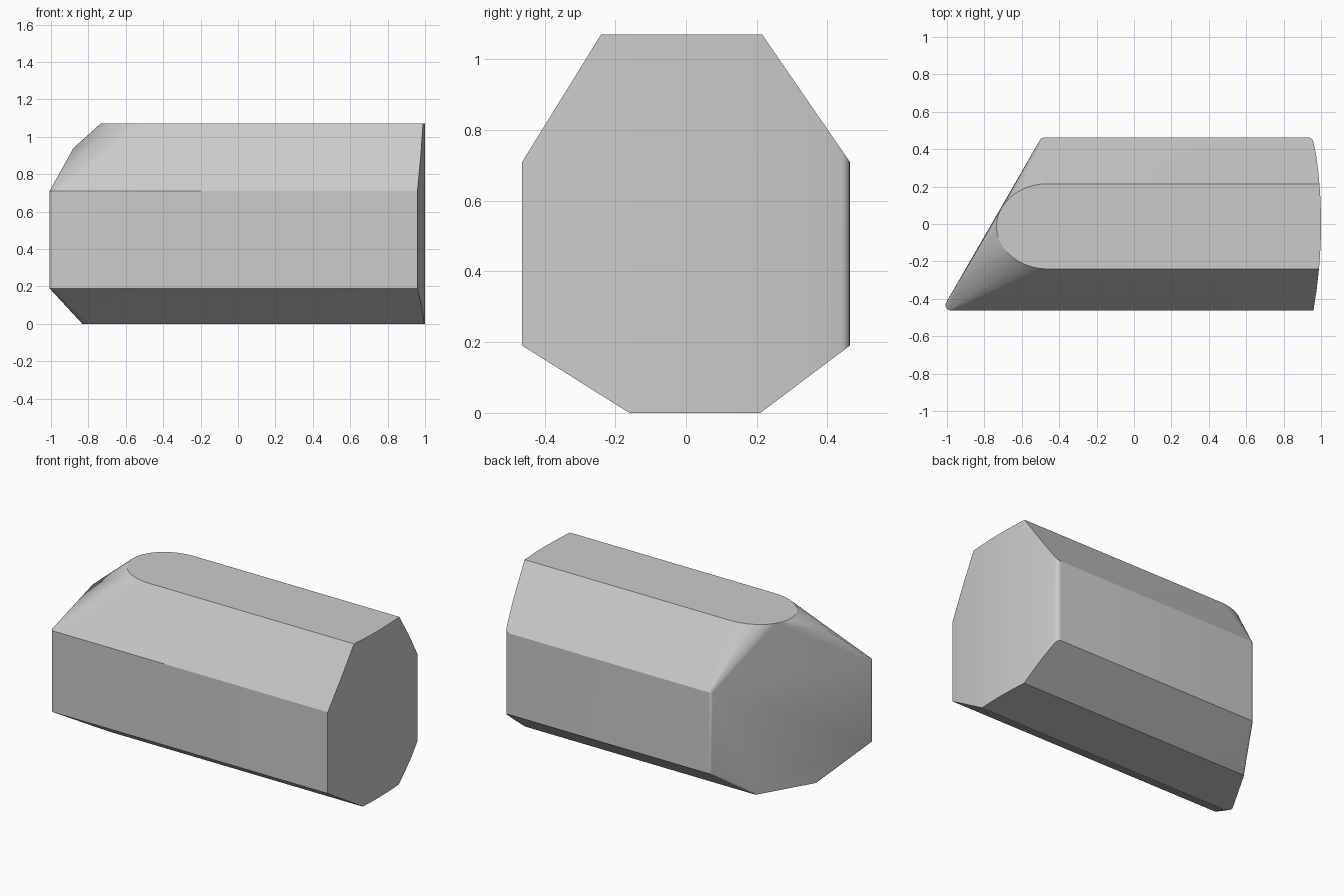
import bpy, bmesh
from math import cos, sin, radians

cube = bpy.data.objects.get("Cube")
if cube:
    bpy.data.objects.remove(cube, do_unlink=True)

HEIGHT, SHOULDER, SKIRT = 1.07, 0.71, 0.19   # top, upper and lower chamfer edges
HALF = 0.463                                 # half depth
TOP = (-0.24, 0.215)                         # y range of the top face
BASE = (-0.16, 0.21)                         # y range of the bottom face
R = 0.03                                     # rounding of the upright corners
SLANT = radians(150)                         # outward direction of the slanted end
OFFSET = 0.66                                # its distance from the centre


def arc(cx, cy, rx, ry, start, end, steps):
    """Points along an elliptical arc, angles in degrees."""
    angles = [radians(start + (end - start) * i / steps) for i in range(steps + 1)]
    return [(cx + rx * cos(a), cy + ry * sin(a)) for a in angles]


def slant_corner(cy, start, end):
    """Rounded corner touching the slanted end plane."""
    cx = (cy * sin(SLANT) - OFFSET + R) / -cos(SLANT)
    return arc(cx, cy, R, R, start, end, 8)


def edge_height(y, flat, flat_z, side_z):
    """Height of the chamfered section at depth y."""
    if flat[0] <= y <= flat[1]:
        return flat_z
    inner, outer = (flat[0], -HALF) if y < flat[0] else (flat[1], HALF)
    return flat_z + (side_z - flat_z) * (y - inner) / (outer - inner)


points = []

# Slanted end: rounded upright corners, and the rounded bottom corners
for x, y in slant_corner(-HALF + R, 150, 270) + slant_corner(HALF - R, 90, 150):
    points += [(x, y, SKIRT), (x, y, SHOULDER)]
for x, y in slant_corner(BASE[0] + R, 150, 270) + slant_corner(BASE[1] - R, 90, 150):
    points.append((x, y, 0))

# Rounded nose of the top face and the raised corner of the slanted end
mid = sum(TOP) / 2
points += [(x, y, HEIGHT) for x, y in
           arc(-0.46, mid, 0.275, TOP[1] - mid, 90, 270, 40)]
points.append((-0.88, -0.21, 0.94))

# Gently bowed end, following the chamfered section
rows = [-HALF, -0.35, TOP[0], BASE[0], -0.08, 0, 0.08, 0.15, BASE[1], TOP[1], 0.28, 0.36]
for y in rows:
    x = 1 - 0.19 * y * y
    points.append((x, y, edge_height(y, TOP, HEIGHT, SHOULDER)))
    points.append((x, y, edge_height(y, BASE, 0, SKIRT)))
for x, y in arc(0.96 - R, HALF - R, R, R, 10, 90, 6):
    points.append((x, y, edge_height(y, TOP, HEIGHT, SHOULDER)))
    points.append((x, y, edge_height(y, BASE, 0, SKIRT)))

# Wrap the outlines in one solid and merge the flat areas
bm = bmesh.new()
for p in points:
    bm.verts.new(p)
hull = bmesh.ops.convex_hull(bm, input=bm.verts[:])
bmesh.ops.delete(bm, geom=[v for v in bm.verts if not v.link_faces], context='VERTS')
bmesh.ops.dissolve_limit(bm, angle_limit=radians(0.6), verts=bm.verts[:], edges=bm.edges[:])
bmesh.ops.recalc_face_normals(bm, faces=bm.faces[:])
mesh = bpy.data.meshes.new("faceted_block")
bm.to_mesh(mesh)
bm.free()

# Plain grey surface
grey = bpy.data.materials.new("plain_grey")
grey.use_nodes = True
colour = (0.6, 0.6, 0.6, 1)
grey.diffuse_color = colour
grey.node_tree.nodes["Principled BSDF"].inputs["Base Color"].default_value = colour
mesh.materials.append(grey)

block = bpy.data.objects.new("faceted_block", mesh)
bpy.context.collection.objects.link(block)
bpy.ops.object.select_all(action='DESELECT')
block.select_set(True)
bpy.context.view_layer.objects.active = block
bpy.ops.object.shade_smooth_by_angle(angle=radians(25))
